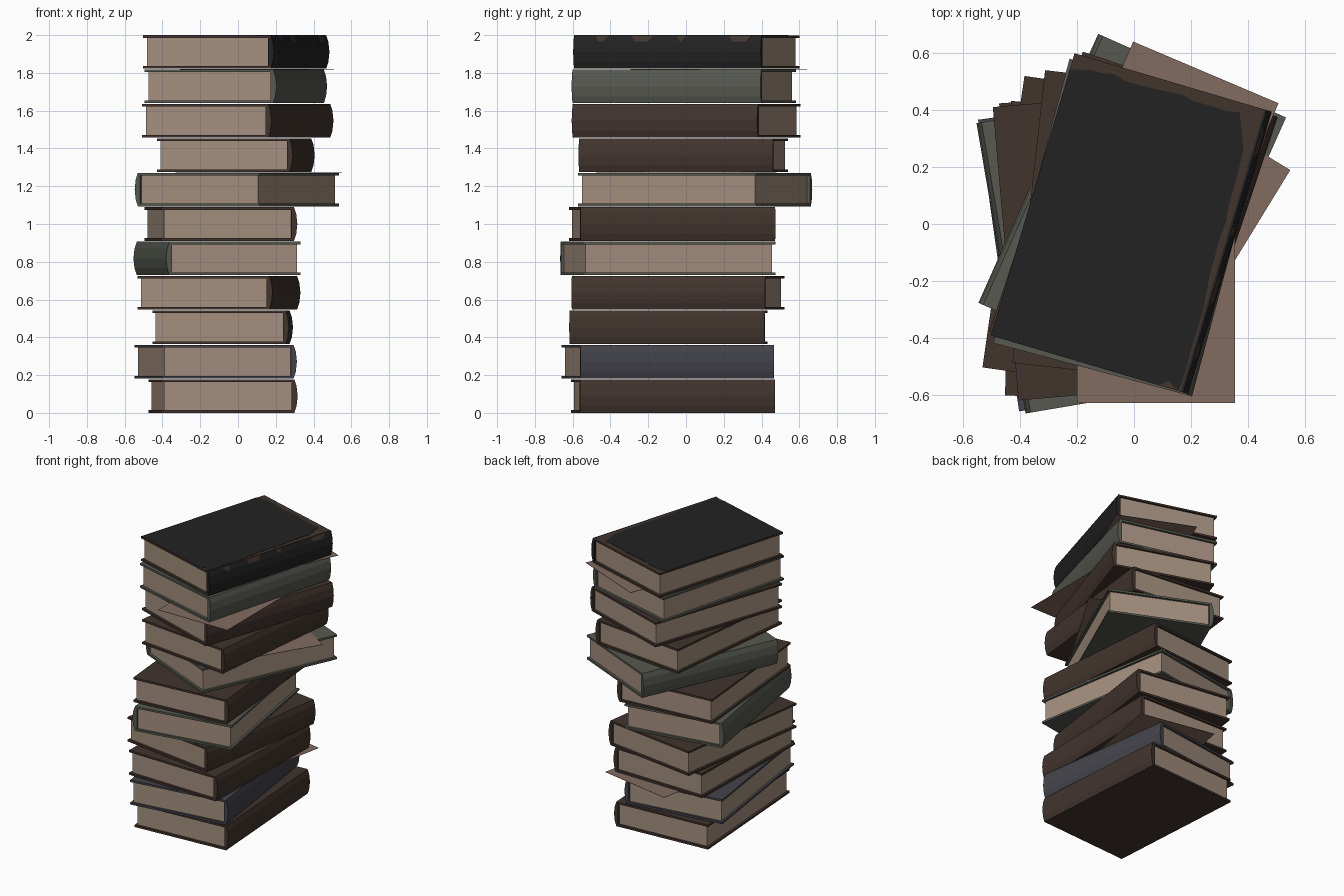
import bpy, bmesh, math, random
from mathutils import Matrix

if "Cube" in bpy.data.objects:
    bpy.data.objects.remove(bpy.data.objects["Cube"])

random.seed(4)
W, L, H = 0.705, 1.035, 0.1775      # cover width, cover length, book height
PITCH = (2.0 - H) / 10              # vertical spacing of the eleven books
T = 0.014                           # cover board thickness
INSET = 0.016                       # how far the covers overhang the pages


def material(name, rgb):
    m = bpy.data.materials.new(name)
    m.diffuse_color = (*rgb, 1)
    m.use_nodes = True
    m.node_tree.nodes["Principled BSDF"].inputs["Base Color"].default_value = m.diffuse_color
    return m


BROWN = material("brown leather", (0.054, 0.034, 0.027))
BLACK = material("black leather", (0.016, 0.016, 0.016))
GREEN = material("grey green cloth", (0.092, 0.098, 0.080))
BLUE = material("slate blue cloth", (0.056, 0.056, 0.070))
PAPER = material("aged paper", (0.37, 0.275, 0.21))
SHEET = material("loose paper", (0.225, 0.150, 0.117))
MATS = [BROWN, BLACK, GREEN, BLUE, PAPER, SHEET]


def prism(bm, loop, offset, mat):
    """Extrude a closed loop of 3D points by an offset vector."""
    face = bm.faces.new([bm.verts.new(p) for p in loop])
    ext = bmesh.ops.extrude_face_region(bm, geom=[face])["geom"]
    verts = [g for g in ext if isinstance(g, bmesh.types.BMVert)]
    bmesh.ops.translate(bm, vec=offset, verts=verts)
    for f in {f for v in verts for f in v.link_faces} | {face}:
        f.material_index = MATS.index(mat)


def box(bm, x0, x1, y0, y1, z0, z1, mat):
    prism(bm, [(x0, y0, z0), (x1, y0, z0), (x1, y1, z0), (x0, y1, z0)],
          (0, 0, z1 - z0), mat)


def finish(bm, name, x, y, z, angle):
    bmesh.ops.recalc_face_normals(bm, faces=bm.faces)
    bm.transform(Matrix.Translation((x, y, z)) @ Matrix.Rotation(math.radians(angle), 4, 'Z'))
    me = bpy.data.meshes.new(name)
    bm.to_mesh(me)
    bm.free()
    for m in MATS:
        me.materials.append(m)
    bpy.context.collection.objects.link(bpy.data.objects.new(name, me))


def book(i, cover, x, y, angle):
    bm = bmesh.new()
    w, l = W / 2, L / 2
    worn = cover is BLACK
    # two boards
    box(bm, -w, w, -l, l, 0, T, BROWN if worn else cover)
    top = H - 0.002 if worn else H
    box(bm, -w, w, -l, l, H - T, top, BROWN if worn else cover)
    # page block
    box(bm, -w + INSET, w - 0.012, -l + INSET, l - INSET, T, H - T, PAPER)
    # faceted rounded spine
    arc = [(0, 0), (0.012, 0.2), (0.018, 0.5), (0.012, 0.8), (0, 1)]
    loop = [(w - 0.014, -l, H * 0.02)] + [(w + b, -l, H * t) for b, t in arc]
    loop.append((w - 0.014, -l, H * 0.98))
    prism(bm, loop, (0, L, 0), cover)
    if worn:
        # black surface of the top board, rubbed away at back and spine edges
        n = 14
        edge = [(-w, -l), (w - 0.09, -l), (w - 0.06, -l + 0.025), (w - 0.02, -l)]
        edge += [(w - 0.012 - 0.03 * (k / n) ** 2 - random.uniform(0, 0.012),
                  -l + 0.03 + (L - 0.12) * k / n) for k in range(n)]
        edge += [(w - 0.09 - (W - 0.12) * k / n, l - 0.03 - random.uniform(0, 0.015))
                 for k in range(n)]
        edge.append((-w, l - 0.06))
        prism(bm, [(px, py, top) for px, py in edge], (0, 0, 0.002), BLACK)
        # rubbed patches along the spine
        for yy, ln in ((-0.40, 0.07), (-0.20, 0.12), (0.05, 0.05), (0.34, 0.12)):
            prism(bm, [(w + 0.0015, yy, H * 0.98), (w + 0.0135, yy + 0.02, H * 0.81),
                       (w + 0.0135, yy + ln - 0.02, H * 0.81), (w + 0.0015, yy + ln, H * 0.98)],
                  (-0.002, 0, -0.001), BROWN)
    finish(bm, f"book_{i + 1}", x, y, i * PITCH, angle)


# cover, centre x, centre y, turn (spine on +x at 0 degrees), bottom to top
BOOKS = [
    (BROWN, -0.088, -0.069, 3.8),
    (BLUE, -0.127, -0.097, 8.0),
    (BROWN, -0.090, -0.093, -1.2),
    (BROWN, -0.110, -0.042, -8.2),
    (GREEN, -0.102, -0.094, 189.6),
    (BROWN, -0.100, -0.074, 5.0),
    (GREEN, 0.002, 0.045, 156.0),
    (BROWN, -0.020, -0.013, -6.4),
    (BROWN, -0.010, 0.003, -18.5),
    (GREEN, -0.020, -0.010, -15.0),
    (BLACK, -0.018, 0.004, -16.5),
]
for i, b in enumerate(BOOKS):
    book(i, *b)

# loose sheets tucked between books: book below, centre x, centre y, turn
for n, (i, x, y, a) in enumerate([(1, -0.02, 0.128, -11), (6, 0.109, 0.002, -31.5),
                                  (8, 0.0775, -0.24, 0), (9, 0.10, 0.174, -23)]):
    bm = bmesh.new()
    box(bm, -0.2775, 0.2775, -0.39, 0.39, 0, 0.002, SHEET)
    finish(bm, f"loose_sheet_{n + 1}", x, y, i * PITCH + H + 0.0012, a)
